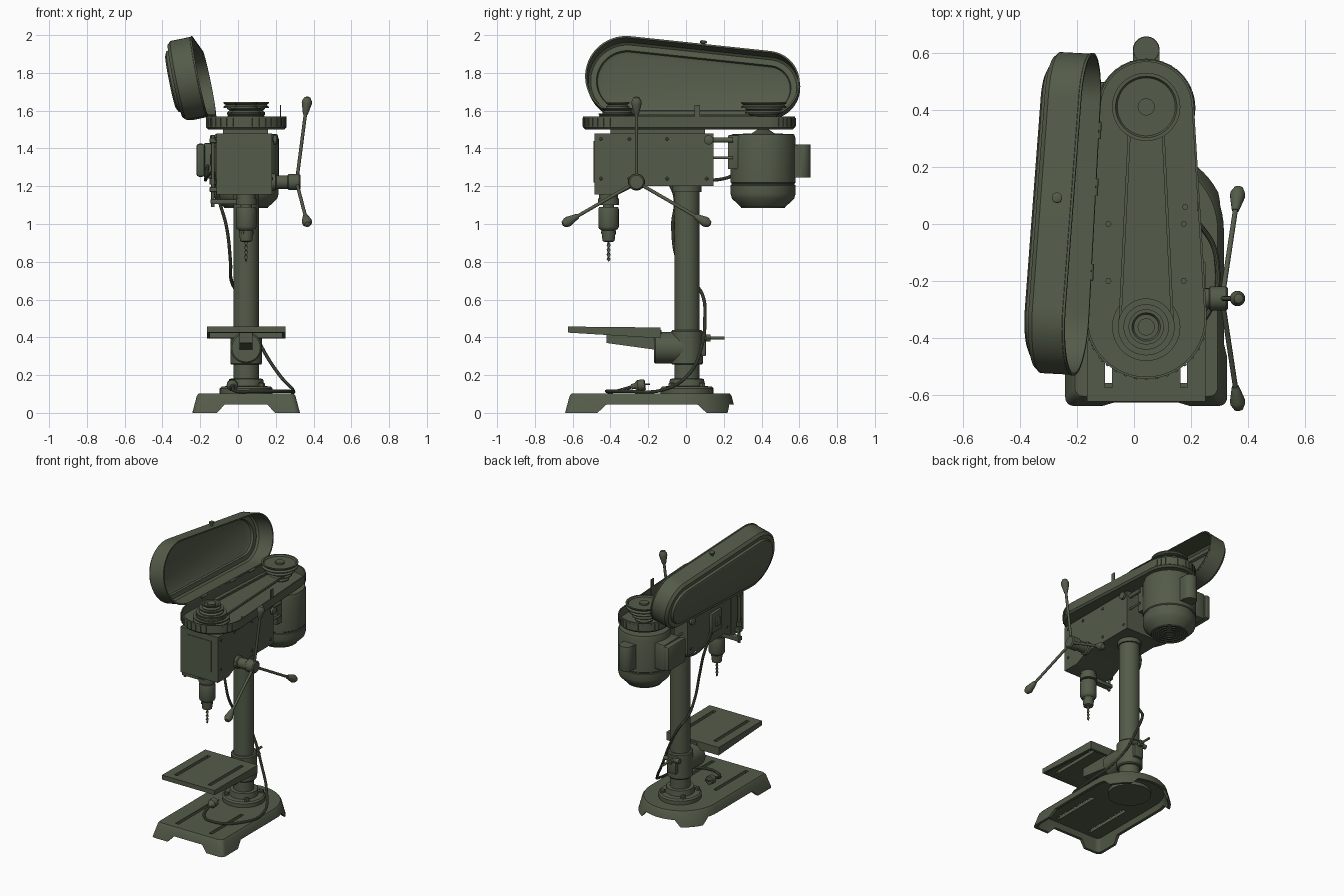
import bpy, bmesh, math
from mathutils import Vector, Matrix

if "Cube" in bpy.data.objects:
    bpy.data.objects.remove(bpy.data.objects["Cube"])

CX = 0.043                                   # centre line of the machine in x
mat = bpy.data.materials.new("dark olive green")
mat.diffuse_color = (0.088, 0.105, 0.067, 1)
mat.use_nodes = True
mat.node_tree.nodes["Principled BSDF"].inputs["Base Color"].default_value = mat.diffuse_color


def make(name, bm, m=None):
    if m:
        bm.transform(m)
    bmesh.ops.recalc_face_normals(bm, faces=bm.faces)
    me = bpy.data.meshes.new(name)
    bm.to_mesh(me)
    bm.free()
    me.materials.append(mat)
    ob = bpy.data.objects.new(name, me)
    bpy.context.collection.objects.link(ob)
    smooth(ob)
    return ob


def smooth(ob):
    bpy.ops.object.select_all(action='DESELECT')
    ob.select_set(True)
    bpy.context.view_layer.objects.active = ob
    bpy.ops.object.shade_smooth_by_angle(angle=math.radians(35))


def loft(name, rings, m=None):
    """Skin a list of closed rings, capped at both ends."""
    bm = bmesh.new()
    vs = [[bm.verts.new(p) for p in r] for r in rings]
    n = len(rings[0])
    for a, b in zip(vs, vs[1:]):
        for i in range(n):
            bm.faces.new((a[i], a[(i + 1) % n], b[(i + 1) % n], b[i]))
    bm.faces.new(vs[0])
    bm.faces.new(vs[-1])
    return make(name, bm, m)


def lathe(name, prof, loc, axis=(0, 0, 1), n=40):
    rings = [[(r * math.cos(2 * math.pi * i / n), r * math.sin(2 * math.pi * i / n), z)
              for i in range(n)] for r, z in prof]
    q = Vector((0, 0, 1)).rotation_difference(Vector(axis))
    return loft(name, rings, Matrix.Translation(loc) @ q.to_matrix().to_4x4())


def rod(name, a, b, r, n=16):
    d = Vector(b) - Vector(a)
    return lathe(name, [(r, 0), (r, d.length)], a, d, n)


def box(name, x0, x1, y0, y1, z0, z1, bev=0.0, m=None):
    bm = bmesh.new()
    bmesh.ops.create_cube(bm, size=1)
    for v in bm.verts:
        v.co = ((x0 + x1) / 2 + v.co.x * (x1 - x0), (y0 + y1) / 2 + v.co.y * (y1 - y0),
                (z0 + z1) / 2 + v.co.z * (z1 - z0))
    if bev:
        bmesh.ops.bevel(bm, geom=bm.edges[:], offset=bev, segments=2, profile=0.5, affect='EDGES')
    return make(name, bm, m)


def prism(name, pts, axis, lo, hi):
    """Extrude a profile: axis x takes (y, z) points, axis y takes (x, z) points."""
    f = (lambda p, t: (t, p[0], p[1])) if axis == 'x' else (lambda p, t: (p[0], t, p[1]))
    return loft(name, [[f(p, t) for p in pts] for t in (lo, hi)])


def cut(ob, cutters):
    for c in cutters:
        md = ob.modifiers.new("cut", 'BOOLEAN')
        md.operation, md.object, md.solver = 'DIFFERENCE', c, 'EXACT'
        bpy.ops.object.select_all(action='DESELECT')
        ob.select_set(True)
        bpy.context.view_layer.objects.active = ob
        bpy.ops.object.modifier_apply(modifier=md.name)
        bpy.data.objects.remove(c)
    smooth(ob)


def cable(name, pts, r):
    cu = bpy.data.curves.new(name, 'CURVE')
    cu.dimensions, cu.bevel_depth, cu.bevel_resolution, cu.use_fill_caps = '3D', r, 3, True
    sp = cu.splines.new('BEZIER')
    sp.bezier_points.add(len(pts) - 1)
    for b, p in zip(sp.bezier_points, pts):
        b.co = p
        b.handle_left_type = b.handle_right_type = 'AUTO'
    cu.materials.append(mat)
    ob = bpy.data.objects.new(name, cu)
    bpy.context.collection.objects.link(ob)
    bpy.ops.object.select_all(action='DESELECT')
    ob.select_set(True)
    bpy.context.view_layer.objects.active = ob
    bpy.ops.object.convert(target='MESH')
    smooth(bpy.context.view_layer.objects.active)


def arc(cx, cy, r, a0, a1, n):
    return [(cx + r * math.cos(a0 + (a1 - a0) * i / n), cy + r * math.sin(a0 + (a1 - a0) * i / n))
            for i in range(n + 1)]


def at(pts, z):
    return [(x, y, z) for x, y in pts]


# base: hollow casting with round back, foot arches and two slots
def base_ring(d, z):
    h, pi = 0.285 - d, math.pi
    return at(arc(CX, -0.02, h, 0, pi, 32) + arc(CX - h + .03, -0.61 + d, .03, pi, 1.5 * pi, 5)
              + arc(CX + h - .03, -0.61 + d, .03, 1.5 * pi, 2 * pi, 5), z)


base = loft("base", [base_ring(*p) for p in [(.045, .082), (.018, 0), (0, 0), (.024, .09), (.034, .103)]])
slots = [box("slot", x - .012, x + .012, -.56, -.2, 0.05, .6) for x in (-.09, .175)]
cut(base, [prism("arch", [(-.48, -.01), (-.42, .045), (.06, .045), (.12, -.01)], 'x', -1, 1),
           prism("arch", [(-.12, -.01), (-.07, .045), (.155, .045), (.205, -.01)], 'y', -1, 1)] + slots)

# column and its flange
lathe("column_flange", [(.14, .06), (.14, .13), (.13, .14), (.095, .142), (.09, .18), (.07, .182)], (CX, .005, 0))
lathe("column", [(.067, .1), (.067, 1.25)], (CX, .005, 0))
for i in range(4):
    a = math.pi / 4 + i * math.pi / 2
    lathe("flange_bolt", [(.018, .13), (.018, .155), (.012, .16)], (CX + .115 * math.cos(a), .005 + .115 * math.sin(a), 0), n=6)

# tilting table, bracket and clamp
table = prism("table", [(-.625, .425), (-.625, .457), (-.135, .452), (-.135, .395)], 'x', CX - .208, CX + .208)
cut(table, [box("cavity", CX - .19, CX + .19, -.607, -.155, .3, .432)]
    + [box("slot", x - .012, x + .012, -.575, -.2, .3, .6) for x in (-.09, .175)])
prism("table_rib", [(-.42, .37), (-.42, .44), (-.13, .44), (-.13, .33)], 'x', CX - .035, CX + .035)
lathe("table_pivot", [(.075, 0), (.083, .008), (.083, .17)], (CX, -.17, .345), (0, 1, 0))
lathe("table_collar", [(.078, .255), (.084, .262), (.084, .43), (.078, .438)], (CX, .005, 0))
box("collar_clamp", CX - .035, CX + .035, .06, .105, .3, .42, .006)
rod("clamp_bolt", (CX - .06, .095, .4), (CX + .06, .095, .4), .016)
rod("clamp_lever", (CX, .09, .397), (CX, .205, .397), .008)
lathe("clamp_nut", [(.022, 0), (.022, .03)], (CX, .1, .397), (0, 1, 0), 6)

# head casting
box("head_screw_plate", -.06, .13, -.489, -.48, 1.22, 1.44)
prism("head", [(-.485, 1.155), (-.485, 1.48), (.145, 1.48), (.145, 1.2), (-.27, 1.2), (-.36, 1.155)], 'x', -.115, .18)
lathe("column_socket", [(.077, 1.17), (.077, 1.21)], (CX, .005, 0))
for y in (-.45, -.3, -.1, .11):
    for z in (1.24, 1.45):
        for x, s in ((.178, 1), (-.113, -1)):
            lathe("head_screw", [(.009, 0), (.009, .005), (.005, .008)], (x, y, z), (s, 0, 0), 12)

# quill, chuck and twist drill
SY = -.41
lathe("quill", [(.05, 1.12), (.05, 1.17)], (CX, SY, 0))
lathe("spindle", [(.03, 1.08), (.03, 1.13)], (CX, SY, 0))
lathe("chuck", [(.02, .905), (.032, .91), (.037, .955), (.037, .965), (.05, .975), (.054, .985), (.054, 1.08), (.05, 1.09)], (CX, SY, 0))
for i in range(3):
    a = i * math.tau / 3
    rod("chuck_key_hole", (CX, SY, .955), (CX + .042 * math.cos(a), SY + .042 * math.sin(a), .955), .008)
drill = []
for k in range(31):
    z, s, t = .8 + k * .004, min(1, .15 + k * .3), k * .5
    drill.append([(CX + s * (.010 * math.cos(a) * math.cos(t) - .005 * math.sin(a) * math.sin(t)),
                   SY + s * (.010 * math.cos(a) * math.sin(t) + .005 * math.sin(a) * math.cos(t)), z)
                  for a in [i * math.tau / 10 for i in range(10)]])
loft("drill_bit", drill)

# depth stop on the left
box("depth_arm", -.145, CX, SY - .022, SY + .022, 1.105, 1.132, .004)
lathe("depth_clamp_ring", [(.055, 1.1), (.055, 1.135)], (CX, SY, 0))
rod("depth_rod", (-.133, SY, 1.09), (-.133, SY, 1.47), .009)
for z in (1.17, 1.43):
    box("depth_bracket", -.15, -.11, SY - .02, SY + .02, z, z + .025, .003)
lathe("depth_nut", [(.018, 0), (.018, .03)], (-.133, SY, 1.21), n=6)
box("depth_scale", -.12, -.11, -.37, -.34, 1.18, 1.46)

# feed hub with three arms and knobs
hub = Vector((.31, -.262, 1.222))
lathe("feed_hub", [(.045, 0), (.045, .02), (.036, .025), (.036, .085), (.043, .09), (.043, .145), (.036, .152)], (.178, hub.y, hub.z), (1, 0, 0))
for a in (90, 210, 330):
    d = Vector((.13, math.cos(math.radians(a)), math.sin(math.radians(a)))).normalized()
    rod("feed_arm", hub, hub + d * .39, .009)
    lathe("feed_knob", [(.012, .36), (.015, .37), (.027, .42), (.026, .432), (.016, .452), (.004, .456)], hub, d, 20)


# belt tray with vent ribs at the ends
def capsule(d, z, y1=-.332, r1=.213, y2=.41, r2=.168, n=28):
    s = math.asin((r1 - r2) / (y2 - y1))
    return at(arc(CX, y2, r2 - d, s, math.pi - s, n) + arc(CX, y1, r1 - d, math.pi - s, math.tau + s, n), z)


loft("belt_tray", [capsule(*p) for p in [(.008, 1.512), (.008, 1.57), (0, 1.57), (0, 1.512), (.012, 1.5)]])
for y, r, a0 in ((-.332, .213, 200), (.41, .168, 20)):
    for i in range(15):
        a = math.radians(a0 + i * 10)
        box("tray_rib", r - .003, r + .004, -.005, .005, 1.515, 1.56,
            m=Matrix.Translation((CX, y, 0)) @ Matrix.Rotation(a, 4, 'Z'))
for x, y in ((-.09, 0), (-.09, -.2), (.175, 0), (.18, .06), (.175, -.2)):
    lathe("tray_bolt", [(.011, 1.51), (.011, 1.518)], (x, y, 0), n=6)
box("tray_spacer", -.08, .16, -.4, .1, 1.475, 1.505)
box("lid_latch", .222, .228, .045, .075, 1.52, 1.63)


# stepped pulleys and belt
def pulley(radii, z0, h):
    p = [(.03, z0)]
    for i, r in enumerate(radii):
        z = z0 + i * h
        p += [(r, z), (r, z + .2 * h), (r - .012, z + .5 * h), (r, z + .8 * h), (r, z + h)]
    z = z0 + len(radii) * h
    return p + [(radii[-1] - .012, z), (radii[-1] - .018, z - .01), (.03, z - .01), (.03, z + .002), (.015, z + .002)]


lathe("spindle_pulley", pulley((.12, .1, .08, .062), 1.525, .03), (CX, -.362, 0), n=48)
lathe("motor_pulley", pulley((.06, .08, .1, .12), 1.525, .03), (CX, .412, 0), n=48)
belt = dict(y1=-.362, r1=.098, y2=.412, r2=.06)
loft("belt", [capsule(d, z, **belt) for d, z in ((.01, 1.562), (0, 1.562), (0, 1.575), (.01, 1.575), (.01, 1.5621))])

# lid: a raised shell swung open about the left edge of the tray
s = math.asin((.213 - .173) / .747)
piv = Vector((CX - .213 * math.cos(s), -.332 + .213 * math.sin(s), 1.575))
swing = (Matrix.Translation(piv + Vector((.012, 0, 0))) @
         Matrix.Rotation(math.radians(-101.5), 4, Vector((math.sin(s), math.cos(s), 0))) @ Matrix.Translation(-piv))
lid = [(.075, .15), (.055, .142), (.05, .127), (.02, .127), (.008, .115), (.006, 0), (-.003, 0), (-.003, .008),
       (0, .01), (0, .118), (.016, .135), (.044, .135), (.05, .15), (.072, .16)]
loft("lid", [capsule(d, 1.575 + z, y2=.415, r2=.173) for d, z in lid], swing)
lathe("lid_knob", [(.008, 0), (.008, .015), (.018, .018), (.018, .028), (.01, .032)], (-.27, .09, 1.94), (-.05, .1, 1))
for y in (-.2, .1, .3):
    rod("lid_hinge", (-.158 + .054 * (y + .3), y, 1.57), (-.155 + .054 * (y + .3), y + .06, 1.57), .009)

# motor with boxes and mounting
MY = .408
lathe("motor", [(.1, 1.09), (.118, 1.09), (.165, 1.135), (.172, 1.16), (.172, 1.205), (.167, 1.208), (.167, 1.215), (.173, 1.22),
                (.173, 1.45), (.165, 1.475), (.06, 1.48), (.03, 1.5)], (CX, MY, 0), n=56)
for r in (.03, .055, .08, .105):
    lathe("fan_grille", [(r, 1.091), (r, 1.084), (r + .012, 1.084), (r + .012, 1.091)], (CX, MY, 0))
lathe("capacitor_cover", [(.045, 1.245), (.047, 1.25), (.047, 1.415), (.045, 1.42)], (CX, .613, 0))
box("capacitor_mount", CX - .047, CX + .047, .54, .613, 1.247, 1.418)
box("junction_box", -.18, -.08, .32, .5, 1.24, 1.43, .01)
box("junction_lid", -.22, -.175, .31, .51, 1.25, 1.425, .014)
box("motor_mount", CX - .11, CX + .11, .222, .29, 1.29, 1.47, .005)
for x in (-.07, .155):
    rod("slide_bar", (x, .1, 1.445), (x, .25, 1.445), .014)
    rod("lower_slide_bar", (x, .1, 1.35), (x, .25, 1.35), .007)
for x, sx in ((.175, 1), (-.115, -1)):
    lathe("lock_knob", [(.012, 0), (.012, .012), (.025, .014), (.025, .03), (.018, .034)], (x, .12, 1.445), (sx, 0, 0), 16)

# switch on the left, cables and plug
box("switch_box", -.135, -.11, -.22, -.1, 1.27, 1.41, .005)
box("switch_button", -.148, -.13, -.18, -.14, 1.31, 1.37, .004)
cable("motor_cable", [(-.125, -.11, 1.29), (-.165, .02, 1.25), (-.17, .2, 1.24), (-.16, .33, 1.31)], .009)
cable("power_cable", [(-.12, -.13, 1.28), (-.105, -.06, 1.15), (-.06, -.07, .98), (-.04, -.04, .8), (-.035, .03, .7),
                      (0, .085, .63), (.06, .1, .5), (.13, .08, .34), (.22, .01, .2), (.29, -.12, .122), (.25, -.33, .115),
                      (.1, -.42, .115), (-.01, -.37, .115), (-.03, -.28, .14)], .009)
lathe("plug", [(.012, 0), (.016, .02), (.03, .035), (.03, .07), (.024, .075)], (-.03, -.29, .14), (0, 1, .12), 16)
for x in (-.042, -.018):
    rod("plug_pin", (x, -.22, .15), (x, -.19, .153), .004, 8)
